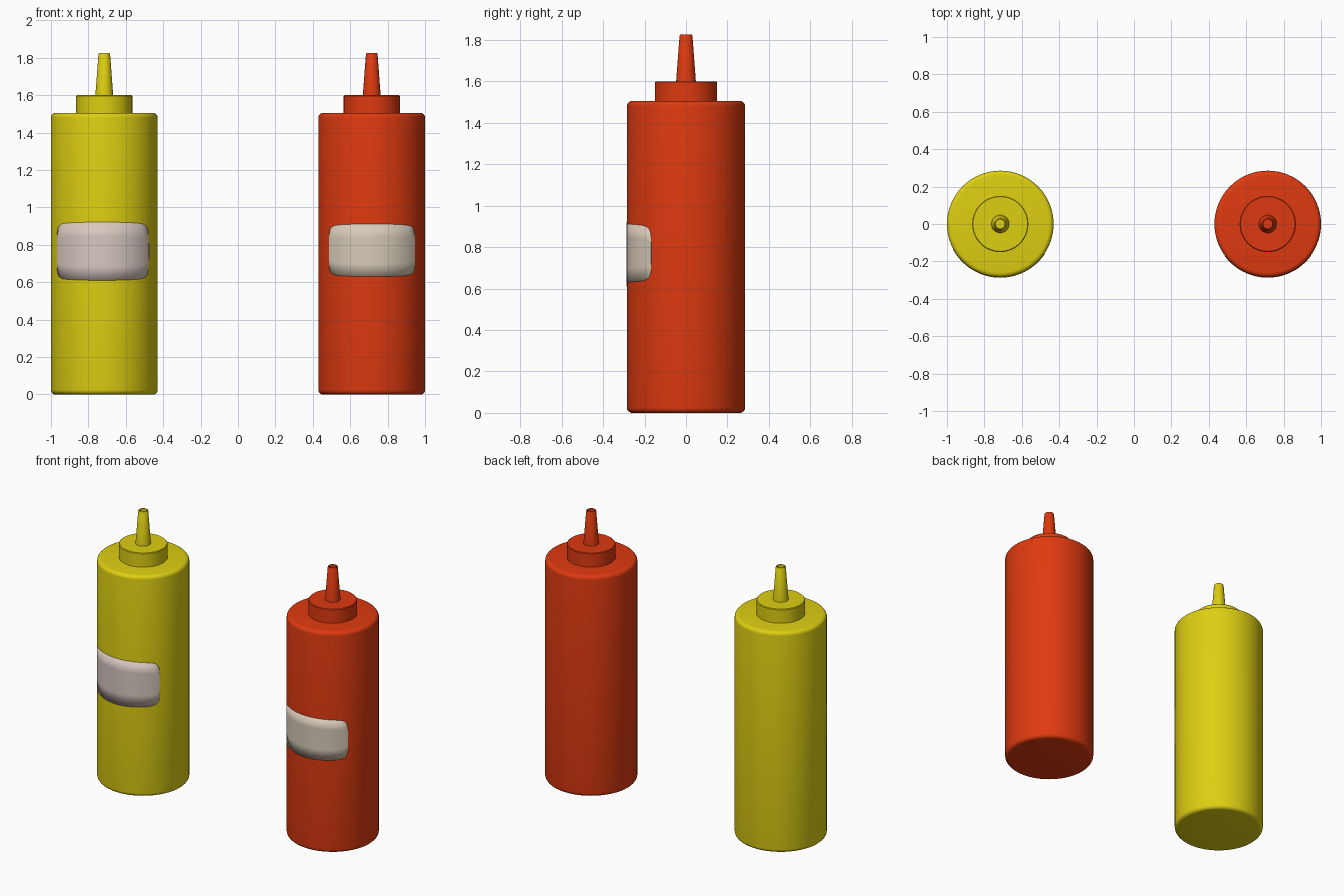
import bpy, math

if "Cube" in bpy.data.objects:
    bpy.data.objects.remove(bpy.data.objects["Cube"])

SEG = 64
R = 0.285          # bottle radius
TOP = 1.505        # shoulder height


def material(name, rgb):
    m = bpy.data.materials.new(name)
    m.diffuse_color = (*rgb, 1)
    m.use_nodes = True
    m.node_tree.nodes["Principled BSDF"].inputs["Base Color"].default_value = m.diffuse_color
    return m


def make(name, verts, faces, mat, x):
    me = bpy.data.meshes.new(name)
    me.from_pydata(verts, [], faces)
    me.materials.append(mat)
    me.polygons.foreach_set("use_smooth", [True] * len(me.polygons))
    me.set_sharp_from_angle(angle=math.radians(35))
    ob = bpy.data.objects.new(name, me)
    ob.location.x = x
    bpy.context.collection.objects.link(ob)
    return ob


def lathe(name, profile, mat, x):
    """Spin an (r, z) profile, listed bottom to top, and cap both ends."""
    verts, faces = [], []
    for r, z in profile:
        for i in range(SEG):
            a = 2 * math.pi * i / SEG
            verts.append((r * math.cos(a), r * math.sin(a), z))
    for k in range(len(profile) - 1):
        for i in range(SEG):
            j = (i + 1) % SEG
            faces.append((k * SEG + i, k * SEG + j, (k + 1) * SEG + j, (k + 1) * SEG + i))
    last = (len(profile) - 1) * SEG
    faces.append(tuple(reversed(range(SEG))))
    faces.append(tuple(range(last, last + SEG)))
    return make(name, verts, faces, mat, x)


def label(name, mat, x, a0, a1, z0, z1):
    """Thin rounded plate wrapped on the front of the bottle."""
    cols, rows, r = 40, 4, R + 0.002
    mid, half = (z0 + z1) / 2, (z1 - z0) / 2
    verts, faces = [], []
    for i in range(cols + 1):
        u = math.sin((i / cols - 0.5) * math.pi * 0.996)
        h = half * (1 - 0.07 * u * u) * (1 - abs(u) ** 12) ** (1 / 6)
        a = math.radians((a0 + a1) / 2 + u * (a1 - a0) / 2)
        for j in range(rows + 1):
            verts.append((r * math.sin(a), -r * math.cos(a), mid + h * (2 * j / rows - 1)))
    n = rows + 1
    for i in range(cols):
        for j in range(rows):
            faces.append((i * n + j, (i + 1) * n + j, (i + 1) * n + j + 1, i * n + j + 1))
    ob = make(name, verts, faces, mat, x)
    mod = ob.modifiers.new("thickness", 'SOLIDIFY')
    mod.thickness = 0.004
    mod.offset = -1


def bottle(prefix, x, mat):
    # body with rounded bottom and shoulder edges
    b = 0.025
    arc = [math.radians(18 * k) for k in range(6)]
    prof = [(R - b + b * math.sin(a), b - b * math.cos(a)) for a in arc]
    prof += [(R - b + b * math.cos(a), TOP - b + b * math.sin(a)) for a in arc]
    lathe(prefix + "_bottle_body", prof, mat, x)
    # screw cap
    lathe(prefix + "_cap", [(0.15, TOP - 0.005), (0.15, 1.596), (0.146, 1.6)], mat, x)
    # tapered hollow nozzle
    lathe(prefix + "_nozzle", [(0.048, 1.595), (0.031, 1.82), (0.028, 1.825),
                               (0.024, 1.825), (0.026, 1.72)], mat, x)


yellow = material("mustard yellow", (0.73, 0.62, 0.006))
red = material("ketchup red", (0.73, 0.042, 0.005))
pale_pink = material("pale pink grey", (0.69, 0.58, 0.53))
pale_tan = material("pale tan", (0.69, 0.60, 0.49))

bottle("yellow", -0.715, yellow)
bottle("red", 0.715, red)
label("yellow_label", pale_pink, -0.715, -62, 56, 0.61, 0.922)
label("red_label", pale_tan, 0.715, -53, 54, 0.63, 0.912)
